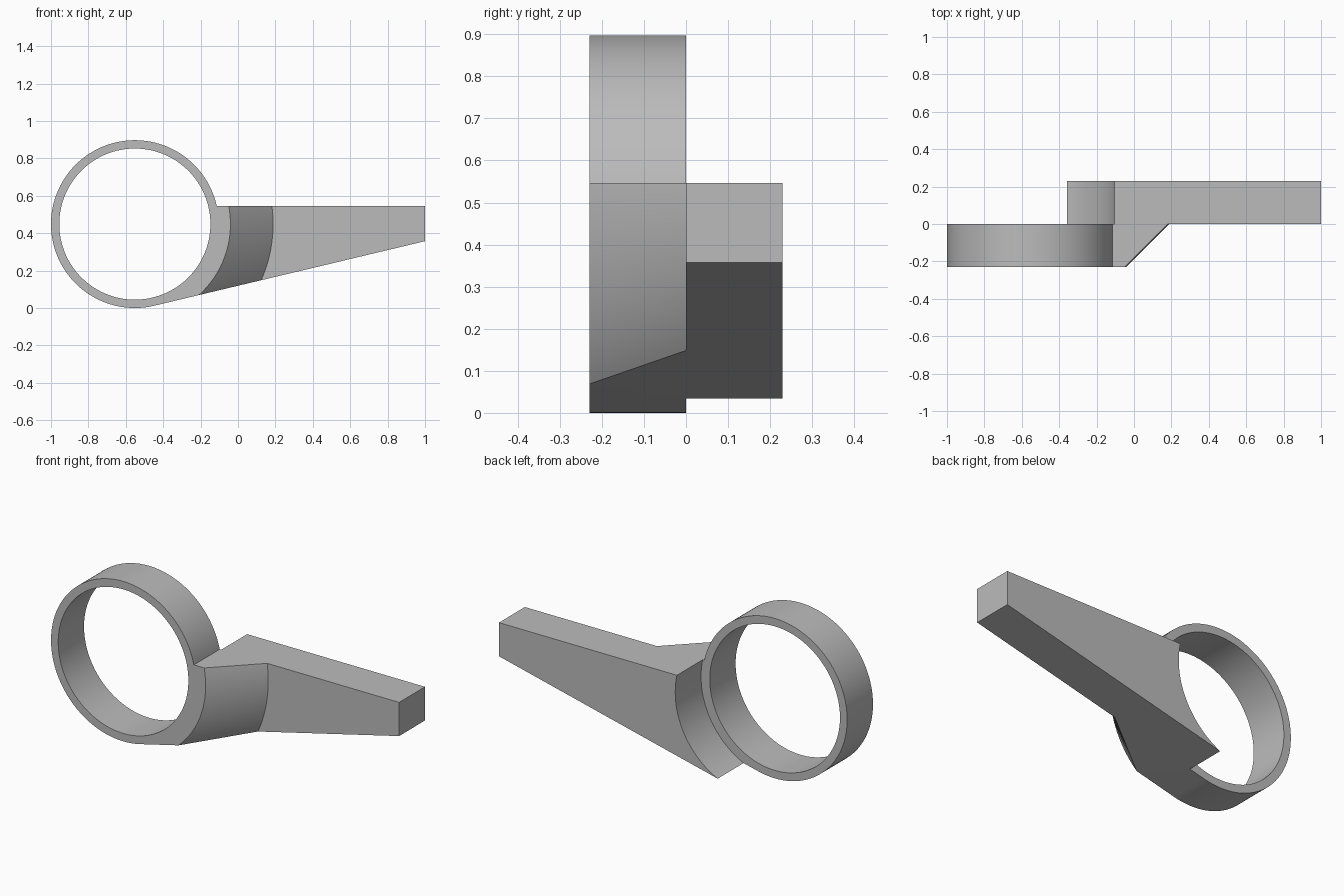
import bpy, bmesh
from math import sin, cos, asin, acos, radians, pi
from mathutils import Vector

cube = bpy.data.objects.get("Cube")
if cube:
    bpy.data.objects.remove(cube, do_unlink=True)

# Main dimensions
RING, HOLE = 0.4485, 0.404        # ring radii
CLEAR = 0.458                     # curved end of the arm
CONE_FRONT, CONE_BACK = 0.511, 0.739
CX, CZ = -0.5515, 0.4485          # ring centre
DEPTH = 0.229
RISE = 0.0975                     # arm top above the ring centre
TANGENT = radians(-76.6)          # where the underside leaves the ring
TOP = asin(RISE / RING)
STEPS = 40


def arc(radius, y, start, end, steps=STEPS):
    angles = [start + (end - start) * i / steps for i in range(steps + 1)]
    return [Vector((CX + radius * cos(a), y, CZ + radius * sin(a))) for a in angles]


def wedge_arc(radius, y):
    """Arc from the sloping underside up to the flat top."""
    return arc(radius, y, TANGENT + acos(RING / radius), asin(RISE / radius))


bm = bmesh.new()


def face(points):
    bm.faces.new([bm.verts.new(p) for p in points])


def strip(a, b):
    for i in range(len(a) - 1):
        face([a[i], a[i + 1], b[i + 1], b[i]])


def circle_parts(radius, y):
    return (arc(radius, y, TANGENT, TOP),
            arc(radius, y, TOP, TANGENT + 2 * pi, STEPS * 3))


# Ring: hole wall, outer wall, front and back rims
near_in, near_out = circle_parts(HOLE, -DEPTH), circle_parts(RING, -DEPTH)
far_in, far_out = circle_parts(HOLE, 0), circle_parts(RING, 0)
for k in range(2):
    strip(near_in[k], far_in[k])
    strip(near_in[k], near_out[k])
    strip(far_in[k], far_out[k])
strip(near_out[1], far_out[1])

# Flange with its conical face, joining the ring to the arm
cone_near, cone_far = wedge_arc(CONE_FRONT, -DEPTH), wedge_arc(CONE_BACK, 0)
end_near, end_far = wedge_arc(CLEAR, 0), wedge_arc(CLEAR, DEPTH)
strip(near_out[0], cone_near)
strip(far_out[0], end_near)
strip(cone_near, cone_far)
for k in (0, -1):
    face([near_out[0][k], cone_near[k], cone_far[k], end_near[k], far_out[0][k]])

# Arm tip corners: bottom then top
tip_low = CZ + ((1 - CX) * cos(TANGENT) - RING) / -sin(TANGENT)
tip_near = [Vector((1, 0, z)) for z in (tip_low, CZ + RISE)]
tip_far = [p + Vector((0, DEPTH, 0)) for p in tip_near]

# Arm: curved end, front, back, tip, underside and top
strip(end_near, end_far)
face(cone_far + tip_near[::-1])
face(end_far + tip_far[::-1])
face(tip_near + tip_far[::-1])
for k in (0, -1):
    face([end_near[k], cone_far[k], tip_near[k], tip_far[k], end_far[k]])

bmesh.ops.remove_doubles(bm, verts=bm.verts[:], dist=0.00002)
bmesh.ops.recalc_face_normals(bm, faces=bm.faces[:])
for f in bm.faces:
    f.smooth = True

mesh = bpy.data.meshes.new("ring_bracket")
bm.to_mesh(mesh)
bm.free()
mesh.set_sharp_from_angle(angle=radians(25))

# Plain grey material
grey = bpy.data.materials.new("plain_grey")
grey.use_nodes = True
colour = (0.5, 0.5, 0.5, 1)
grey.diffuse_color = colour
grey.node_tree.nodes["Principled BSDF"].inputs["Base Color"].default_value = colour
mesh.materials.append(grey)

bracket = bpy.data.objects.new("ring_bracket", mesh)
bpy.context.collection.objects.link(bracket)
